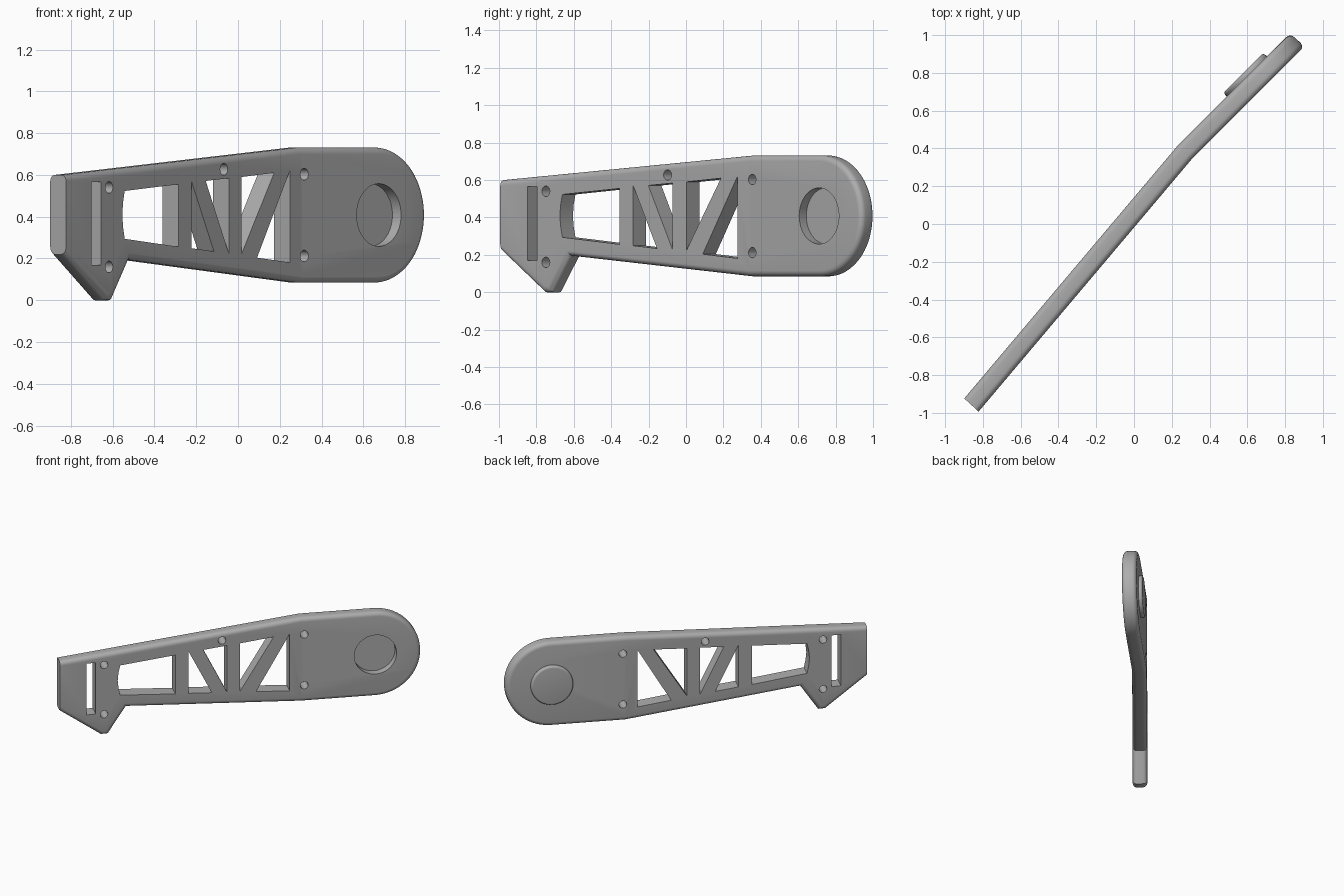
import bpy, bmesh, math
from mathutils import Vector

if "Cube" in bpy.data.objects:
    bpy.data.objects.remove(bpy.data.objects["Cube"], do_unlink=True)

THICK = 0.103
HUB = (0.525, 0.408)       # centre of the round end: (along plate, height)
HUB_R = 0.323

grey = bpy.data.materials.new("plain grey")
grey.use_nodes = True
colour = (0.42, 0.42, 0.42, 1)
grey.diffuse_color = colour
grey.node_tree.nodes["Principled BSDF"].inputs["Base Color"].default_value = colour


def circle(centre, radius, count, start=0.0, sweep=2 * math.pi):
    return [(centre[0] + radius * math.cos(start + sweep * i / count),
             centre[1] + radius * math.sin(start + sweep * i / count))
            for i in range(count)]


def prism(name, outline, low, high, bevel_rule=None, bevel=0.03):
    """Extrude an (along, height) outline from depth low (front) to high (back)."""
    bm = bmesh.new()
    base = bm.faces.new([bm.verts.new((s, low, z)) for s, z in outline])
    ext = bmesh.ops.extrude_face_region(bm, geom=[base])
    for v in ext["geom"]:
        if isinstance(v, bmesh.types.BMVert):
            v.co.y = high
    bmesh.ops.recalc_face_normals(bm, faces=bm.faces[:])
    if bevel_rule:
        edges = [e for e in bm.edges if bevel_rule(*[v.co for v in e.verts])]
        bmesh.ops.bevel(bm, geom=edges, offset=bevel, segments=5, profile=0.5,
                        affect='EDGES', clamp_overlap=True)
    mesh = bpy.data.meshes.new(name)
    bm.to_mesh(mesh)
    bm.free()
    obj = bpy.data.objects.new(name, mesh)
    bpy.context.collection.objects.link(obj)
    mesh.materials.append(grey)
    return obj


def bend(obj):
    """Fold the flat plate along its crease and stand it diagonally."""
    crease = Vector((0.265, 0.375))
    tail_dir = Vector((0.645, 0.764)).normalized()
    hub_dir = Vector((1, 1)).normalized()
    mitre = (tail_dir + hub_dir).normalized()
    for v in obj.data.vertices:
        s, n, z = v.co
        d = tail_dir if s < 0 else hub_dir
        normal = Vector((-d.y, d.x))
        # shift keeps both halves meeting on the mitred crease
        seam = Vector((-mitre.y, mitre.x)) / normal.dot(Vector((-mitre.y, mitre.x)))
        p = crease + d * s + seam * n
        v.co = (p.x, p.y, z)
    obj.data.update()


# Plate outline: straight tail with a hanging hook, round hub end
outline = [(-1.745, 0.6), (-1.745, 0.22), (-1.445, 0), (-1.395, 0),
           (-1.265, 0.195), (0, HUB[1] - HUB_R)]
outline += circle(HUB, HUB_R, 40, -math.pi / 2, math.pi)
outline += [(HUB[0], HUB[1] + HUB_R), (0, HUB[1] + HUB_R)]


def rim(a, b):
    return abs(a.y - b.y) < 1e-5 and not (a.x < -1.74 and b.x < -1.74)


plate = prism("arm_plate", outline, -THICK / 2, THICK / 2, rim, 0.03)

# Crease line across the plate
bm = bmesh.new()
bm.from_mesh(plate.data)
bmesh.ops.bisect_plane(bm, geom=bm.verts[:] + bm.edges[:] + bm.faces[:], dist=1e-5,
                       plane_co=(0, 0, 0), plane_no=(1, 0, 0))
bm.to_mesh(plate.data)
bm.free()

# Truss windows, slot and bolt holes
windows = [
    [(-1.555, 0.17), (-1.487, 0.17), (-1.487, 0.565), (-1.555, 0.565)],
    [(-0.911, 0.256), (-0.911, 0.555), (-1.31, 0.523), (-1.322, 0.47),
     (-1.328, 0.408), (-1.322, 0.35), (-1.31, 0.294)],
    [(-0.815, 0.57), (-0.815, 0.249), (-0.648, 0.234)],
    [(-0.709, 0.571), (-0.538, 0.584), (-0.538, 0.225)],
    [(-0.443, 0.59), (-0.443, 0.222), (-0.201, 0.61)],
    [(-0.085, 0.62), (-0.085, 0.181), (-0.328, 0.204)],
]
bolts = [(-1.426, 0.54), (-1.426, 0.16), (-0.574, 0.627), (0.02, 0.603), (0.02, 0.212)]
windows += [circle(c, 0.028, 20) for c in bolts]
cutters = [prism("cutter", w, -0.2, 0.2) for w in windows]
# Blind round recess in the front of the hub
cutters.append(prism("cutter", circle(HUB, 0.15, 48), -0.2, -THICK / 2 + 0.056))

bpy.context.view_layer.objects.active = plate
for c in cutters:
    c.hide_render = True
    mod = plate.modifiers.new("cut", 'BOOLEAN')
    mod.object = c
    mod.solver = 'EXACT'
    bpy.ops.object.modifier_apply(modifier=mod.name)
    bpy.data.objects.remove(c, do_unlink=True)

# Round boss on the back of the hub
boss = prism("hub_boss", circle(HUB, 0.15, 48), THICK / 2 - 0.01, THICK / 2 + 0.027,
             lambda a, b: min(a.y, b.y) > THICK / 2, 0.015)

for obj in (plate, boss):
    bend(obj)
    bpy.ops.object.select_all(action='DESELECT')
    obj.select_set(True)
    bpy.context.view_layer.objects.active = obj
    bpy.ops.object.shade_smooth_by_angle(angle=math.radians(25))
